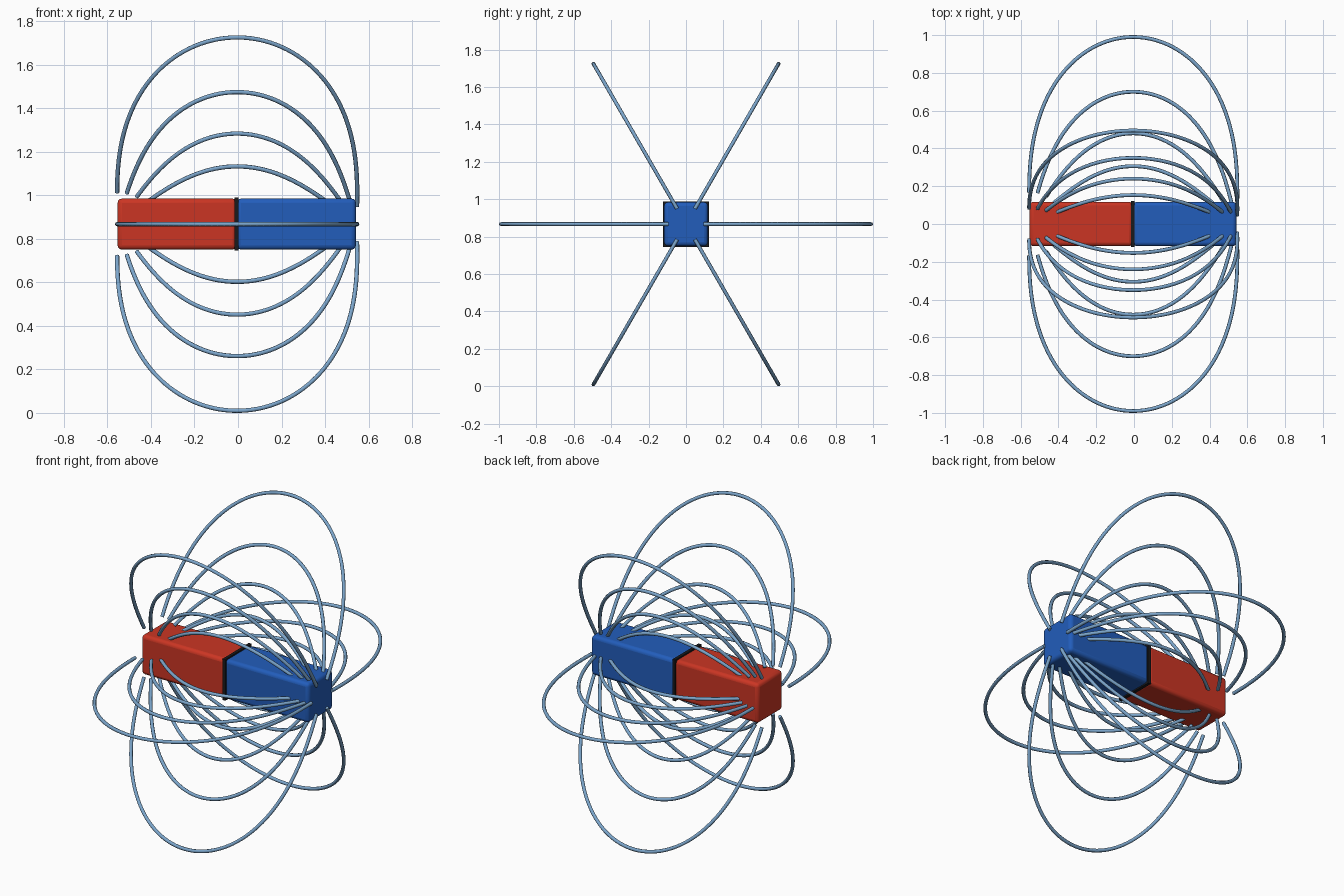
import bpy
from math import acos, cos, sin, pi, sqrt, radians

cube = bpy.data.objects.get("Cube")
if cube:
    bpy.data.objects.remove(cube, do_unlink=True)


def material(name, rgb):
    mat = bpy.data.materials.new(name)
    mat.use_nodes = True
    mat.diffuse_color = (*rgb, 1)
    mat.node_tree.nodes["Principled BSDF"].inputs["Base Color"].default_value = (*rgb, 1)
    return mat


red = material("red", (0.6, 0.036, 0.017))
blue = material("blue", (0.016, 0.11, 0.5))
black = material("black", (0.01, 0.01, 0.012))
steel = material("steel_blue", (0.2, 0.38, 0.6))

AXIS_Z = 0.867     # height of the magnet's axis
POLE = 0.548       # distance of each pole from the middle
SHIFT = -0.004     # middle of the magnet along x
TUBE = 0.01


def block(name, x0, x1, half, mat, bevel=0):
    bpy.ops.mesh.primitive_cube_add(size=1, location=((x0 + x1) / 2, 0, AXIS_Z))
    obj = bpy.context.object
    obj.name = name
    obj.scale = (x1 - x0, half * 2, half * 2)
    bpy.ops.object.transform_apply(location=False, rotation=False, scale=True)
    obj.data.materials.append(mat)
    if bevel:
        mod = obj.modifiers.new("rounded_edges", "BEVEL")
        mod.width = bevel
        mod.segments = 3
        bpy.ops.object.shade_smooth_by_angle(angle=radians(40))
    return obj


# Magnet: two coloured halves with a thin band between them
block("north_half", -0.553, -0.006, 0.117, red, 0.02)
block("south_half", -0.006, 0.542, 0.117, blue, 0.02)
block("middle_band", -0.015, 0.003, 0.122, black)


def half_line(apex, gap, count=40):
    """Points (x, radius) of a two-pole field line, from near the left pole to its apex."""
    k = 2 * POLE / sqrt(POLE ** 2 + apex ** 2)

    def point(e):
        far = pi - e
        near = acos(k + cos(far))
        d = 2 * POLE * sin(far) / sin(far - near)
        return d, -POLE + d * cos(near), d * sin(near)

    top = acos(k / 2)
    low, high = 1e-4, top
    for _ in range(30):            # find where the line leaves the gap round the pole
        mid = (low + high) / 2
        if point(mid)[0] < gap:
            low = mid
        else:
            high = mid
    return [point(low + (top - low) * i / count)[1:] for i in range(count + 1)]


# Field lines: four nested loops, repeated in six half planes round the axis
for n in range(6):
    a = n * pi / 3
    curve = bpy.data.curves.new(f"field_lines_{n + 1}", "CURVE")
    curve.dimensions = "3D"
    curve.bevel_depth = TUBE
    curve.bevel_resolution = 2
    curve.use_fill_caps = True
    for apex in (0.99, 0.70, 0.48, 0.306):
        left = half_line(apex, 0.168)
        right = [(-x, r) for x, r in half_line(apex, 0.095)]
        path = left + right[-2::-1]
        spline = curve.splines.new("POLY")
        spline.points.add(len(path) - 1)
        for p, (x, r) in zip(spline.points, path):
            p.co = (x + SHIFT, r * cos(a), AXIS_Z + r * sin(a), 1)
    curve.materials.append(steel)
    obj = bpy.data.objects.new(curve.name, curve)
    bpy.context.collection.objects.link(obj)
    bpy.ops.object.select_all(action="DESELECT")
    obj.select_set(True)
    bpy.context.view_layer.objects.active = obj
    bpy.ops.object.convert(target="MESH")
    bpy.ops.object.shade_smooth_by_angle(angle=radians(50))
